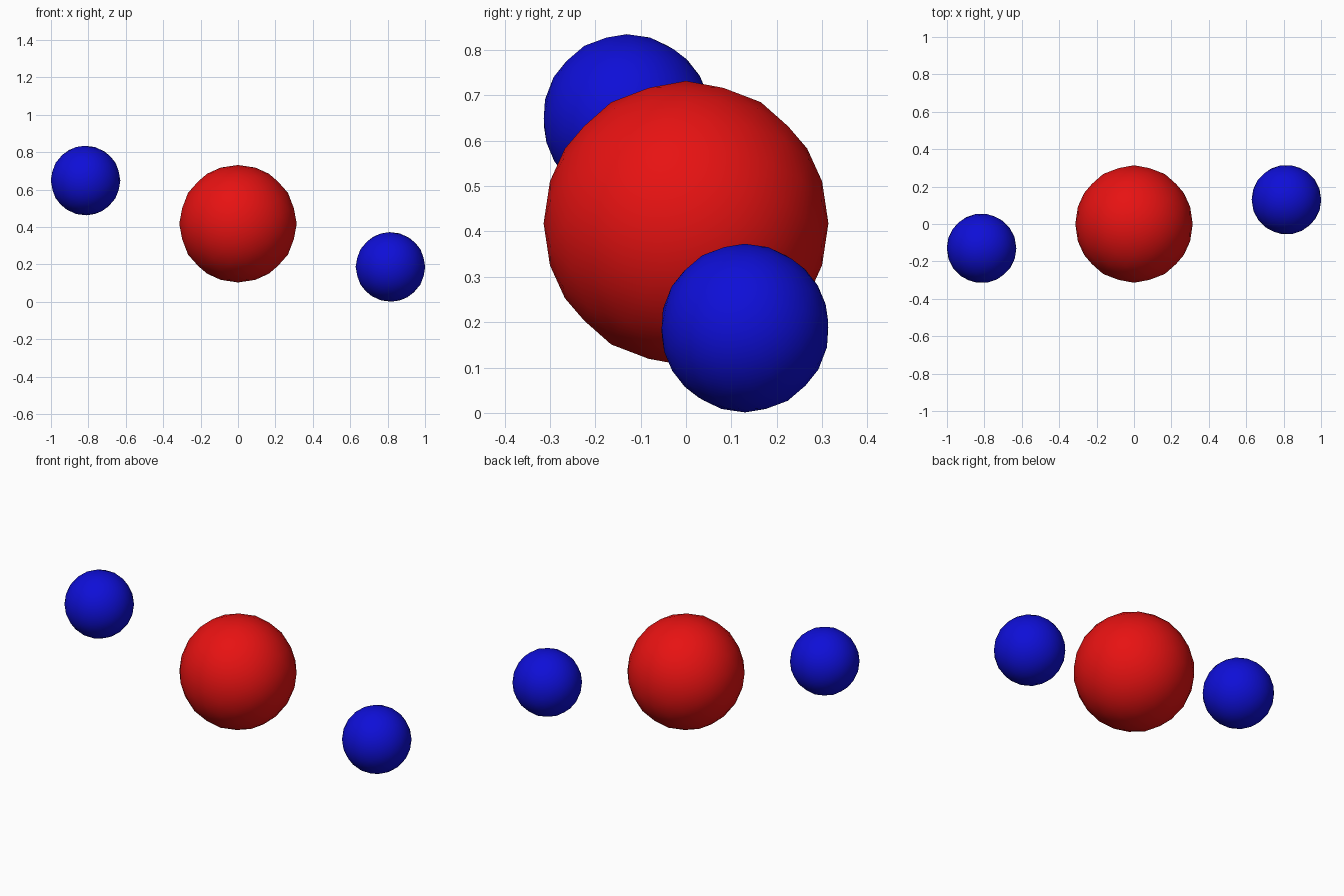
import bpy
import math
from mathutils import Matrix, Vector

if "Cube" in bpy.data.objects:
    bpy.data.objects.remove(bpy.data.objects["Cube"])


def make_material(name, color):
    mat = bpy.data.materials.new(name)
    mat.diffuse_color = (*color, 1.0)
    mat.use_nodes = True
    mat.node_tree.nodes["Principled BSDF"].inputs["Base Color"].default_value = mat.diffuse_color
    return mat


red = make_material("red", (0.80, 0.006, 0.006))
blue = make_material("blue", (0.0045, 0.0045, 0.68))

# Turns the icosphere so that edge midpoints, not corners, lie on the axes
EDGE_UP = Matrix.Rotation(-math.atan(2 / (1 + math.sqrt(5))), 4, 'Y')


def ball(name, radius, center, mat, turn=Matrix.Identity(4)):
    bpy.ops.mesh.primitive_ico_sphere_add(subdivisions=3, radius=radius)
    obj = bpy.context.object
    obj.name = name
    obj.data.transform(turn @ EDGE_UP)
    obj.location = center
    obj.data.materials.append(mat)
    bpy.ops.object.shade_smooth()
    return obj


# Large central ball
middle = Vector((0, 0, 0.418))
ball("center_ball", 0.314, middle, red)

# Two small balls on opposite sides, each turned along the line to the middle
offset = Vector((0.815, 0.13, -0.231))
turn = offset.to_track_quat('X', 'Z').to_matrix().to_4x4()
for name, side in (("right_ball", 1), ("left_ball", -1)):
    ball(name, 0.186, middle + side * offset, blue, turn)
